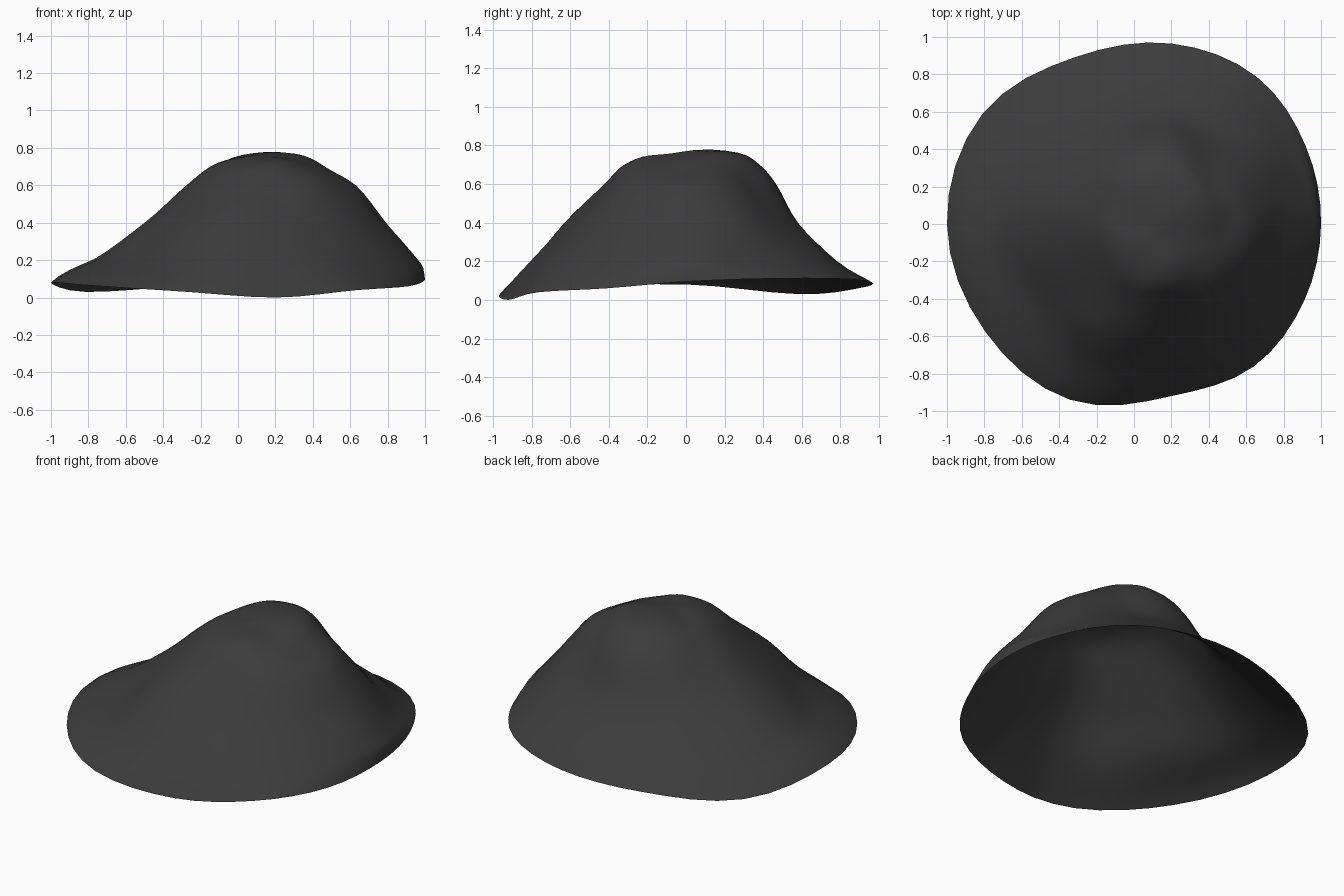
import bpy, bmesh, math
from mathutils import Vector, noise

if "Cube" in bpy.data.objects:
    bpy.data.objects.remove(bpy.data.objects["Cube"])

# Contours of the mound: radius every 30 degrees around the summit, from rim to top
CX = 0.2
RIM_Z = [.095, .11, .11, .09, .06, .03, .08, .065, .035, .0, .04, .06]
CONTOURS = [
    (None, [.80, .83, .91, .965, 1.03, 1.17, 1.20, 1.15, 1.085, .92, .88, .82]),
    (.20, [.76, .74, .78, .78, .79, .90, .97, .87, .89, .77, .72, .72]),
    (.40, [.59, .58, .55, .58, .60, .64, .70, .66, .70, .58, .55, .56]),
    (.60, [.43, .42, .40, .46, .48, .47, .48, .46, .46, .41, .40, .40]),
    (.70, [.29, .30, .32, .37, .38, .36, .34, .33, .34, .31, .28, .27]),
    (.75, [.15, .18, .23, .27, .26, .23, .17, .18, .20, .19, .15, .13]),
    (.765, [0] * 12),
]
SEG, SUB = 48, 4


def spline(a, b, c, d, t):
    return 0.5 * (2 * b + (c - a) * t + (2 * a - 5 * b + 4 * c - d) * t * t
                  + (3 * b - a - 3 * c + d) * t ** 3)


def around(vals, u):
    n, i = len(vals), int(u)
    return spline(*(vals[(i + k) % n] for k in (-1, 0, 1, 2)), u - i)


def point(u, v):
    # spline up the slope through the contour radii and heights
    last = len(CONTOURS) - 1
    i = min(int(v), last - 1)
    t = v - i
    ids = [min(max(i + k, 0), last) for k in (-1, 0, 1, 2)]
    r = spline(*(around(CONTOURS[j][1], u) for j in ids), t)
    z = spline(*(around(RIM_Z, u) if j == 0 else CONTOURS[j][0] for j in ids), t)
    a = u * math.pi / 6
    x, y = CX + r * math.cos(a), r * math.sin(a)
    # shelf near the foot on the left and right, low peak at the back of the top
    if v < 1:
        z += 0.022 * math.sin(math.pi * v) * max(0, math.cos(2 * a))
    z += 0.025 * math.exp(-((x - .17) ** 2 + (y - .2) ** 2) / 0.03)
    # top slopes a little to the right
    z -= 0.06 * max(0, x - .2) * min(max(v - 3, 0), 1)
    # gentle weathering
    z += 0.016 * min(v, 1) * noise.noise(Vector((x * 5, y * 5, z * 3)))
    return x, y, z


# Open shell of the mound
bm = bmesh.new()
rows = (len(CONTOURS) - 1) * SUB
rings = [[bm.verts.new(point(s * 12 / SEG, k / SUB)) for s in range(SEG)] for k in range(rows)]
apex = bm.verts.new(point(0, len(CONTOURS) - 1))
for lo, hi in zip(rings, rings[1:]):
    for s in range(SEG):
        n = (s + 1) % SEG
        bm.faces.new((lo[s], lo[n], hi[n], hi[s]))
for s in range(SEG):
    bm.faces.new((rings[-1][s], rings[-1][(s + 1) % SEG], apex))
# even out the slope without moving the rim
inner = [v for v in bm.verts if not v.is_boundary]
for _ in range(2):
    bmesh.ops.smooth_vert(bm, verts=inner, factor=0.4, use_axis_z=True)
for f in bm.faces:
    f.smooth = True
mesh = bpy.data.meshes.new("rock_mound")
bm.to_mesh(mesh)
bm.free()

# Dark stone colour
stone = bpy.data.materials.new("dark grey stone")
stone.diffuse_color = (0.045, 0.045, 0.045, 1)
stone.use_nodes = True
stone.node_tree.nodes["Principled BSDF"].inputs["Base Color"].default_value = stone.diffuse_color
mesh.materials.append(stone)
mound = bpy.data.objects.new("rock_mound", mesh)
bpy.context.collection.objects.link(mound)
